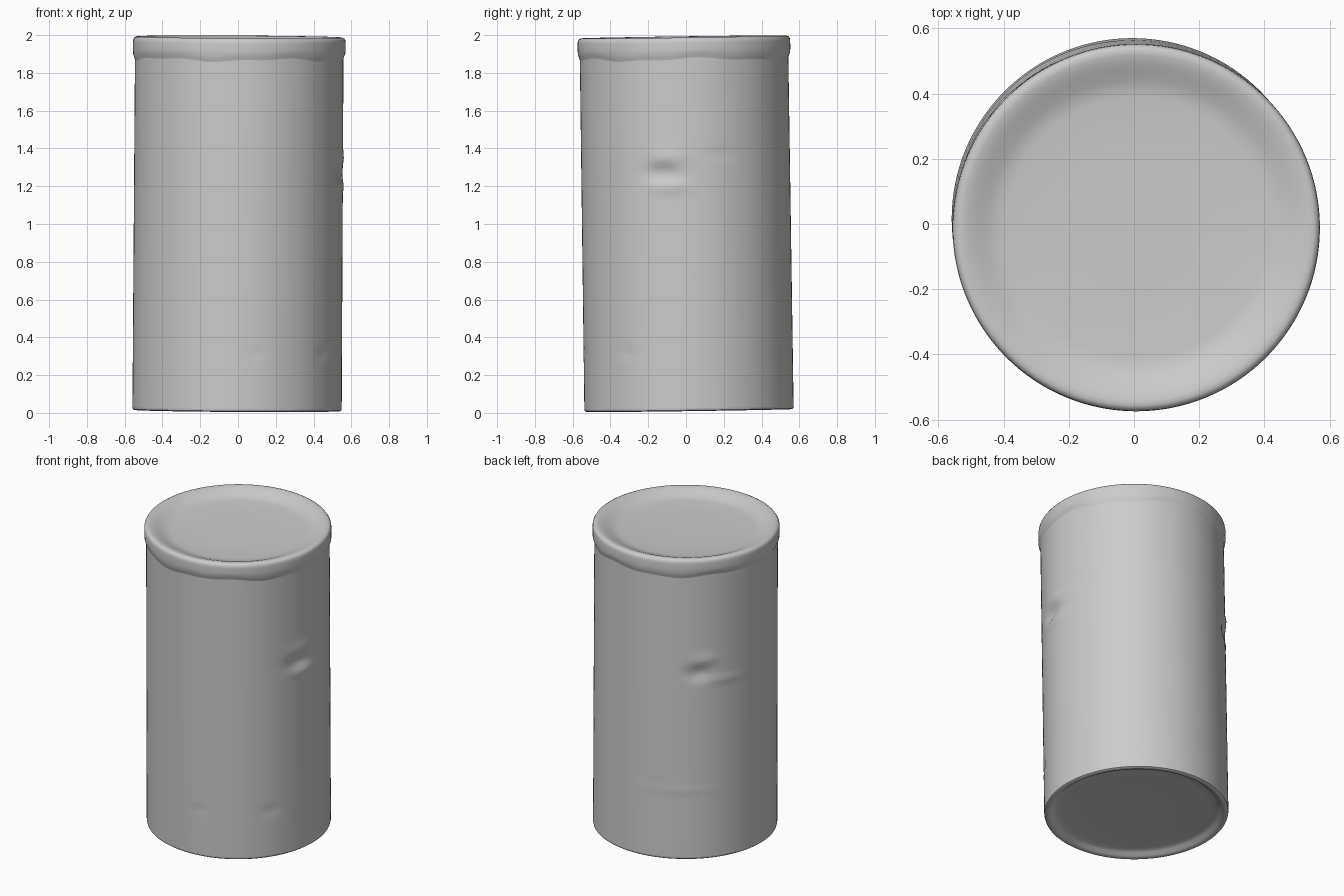
import bpy, bmesh, math
from mathutils import Matrix, Vector

cube = bpy.data.objects.get("Cube")
if cube:
    bpy.data.objects.remove(cube, do_unlink=True)

SEGMENTS = 128
HEIGHT = 1.978

metal = bpy.data.materials.new("light grey metal")
metal.use_nodes = True
GREY = (0.6, 0.6, 0.6, 1)
metal.diffuse_color = GREY
metal.node_tree.nodes["Principled BSDF"].inputs["Base Color"].default_value = GREY

# The can leans slightly towards the front
LEAN = (Matrix.Translation((-0.005, 0.016, 0.0125))
        @ Matrix.Rotation(math.radians(0.8), 4, 'X')
        @ Matrix.Rotation(math.radians(0.35), 4, 'Y'))

# Dents: angle in degrees, height, angular size, vertical size, depth
DENTS = [(-13, 1.26, 9, 0.045, 0.020), (-10, 1.34, 10, 0.04, -0.009),
         (-8, 1.19, 10, 0.025, -0.009), (133, 1.22, 7, 0.045, 0.018),
         (137, 1.31, 7, 0.03, -0.008), (150, 1.17, 12, 0.02, -0.006),
         (-80, 0.31, 4, 0.02, 0.004), (-35, 0.31, 5, 0.03, 0.005),
         (20, 1.36, 9, 0.03, 0.004), (120, 0.45, 20, 0.02, -0.003)]


def wall_offset(angle, z):
    """Outward shift of the wall from its dents."""
    shift = 0
    for a, h, wa, wz, depth in DENTS:
        da = (math.degrees(angle) - a + 180) % 360 - 180
        shift -= depth * math.exp(-(da / wa) ** 2 - ((z - h) / wz) ** 2)
    return shift


def lathe(name, profile, shape=None):
    """Spin (radius, height) points about z; a zero radius closes the end."""
    bm = bmesh.new()
    rings = []
    for r, z in profile:
        if r == 0:
            rings.append([bm.verts.new((0, 0, z))] * SEGMENTS)
            continue
        ring = []
        for i in range(SEGMENTS):
            a = 2 * math.pi * i / SEGMENTS
            rr, zz = shape(a, r, z) if shape else (r, z)
            ring.append(bm.verts.new((rr * math.cos(a), rr * math.sin(a), zz)))
        rings.append(ring)
    for low, high in zip(rings, rings[1:]):
        for i in range(SEGMENTS):
            j = (i + 1) % SEGMENTS
            loop = list(dict.fromkeys((low[i], low[j], high[j], high[i])))
            bm.faces.new(loop)
    bmesh.ops.recalc_face_normals(bm, faces=bm.faces)
    bm.transform(LEAN)
    mesh = bpy.data.meshes.new(name)
    bm.to_mesh(mesh)
    bm.free()
    mesh.materials.append(metal)
    obj = bpy.data.objects.new(name, mesh)
    bpy.context.collection.objects.link(obj)
    bpy.ops.object.select_all(action='DESELECT')
    obj.select_set(True)
    bpy.context.view_layer.objects.active = obj
    bpy.ops.object.shade_smooth_by_angle(angle=math.radians(40))
    # Keep every closed-open shell facing outwards
    return obj


# Wall with dents
wall_profile = [(0.554 - 0.002 * k / 80, 0.015 + 1.86 * k / 80) for k in range(81)]
lathe("can_wall", wall_profile, lambda a, r, z: (r + wall_offset(a, z), z))


# Rolled rim and recessed lid; the lower lip wavers a little
def lip_wave(a, r, z):
    if z < 1.9 and r > 0.545:
        z += 0.007 * math.sin(5 * a + 1) + 0.004 * math.sin(11 * a)
    return r, z


lid_profile = [(0.552, 1.862), (0.556, 1.876), (0.562, 1.892), (0.563, 1.915),
               (0.563, 1.950), (0.561, 1.964), (0.555, 1.973), (0.545, HEIGHT),
               (0.530, 1.977), (0.510, 1.972), (0.485, 1.962), (0.455, 1.949),
               (0.430, 1.941), (0.400, 1.937), (0.200, 1.936), (0, 1.936)]
lathe("lid", lid_profile, lip_wave)

# Bottom rim and recessed base
base_profile = [(0.554, 0.015), (0.552, 0.005), (0.545, 0.0), (0.530, 0.0),
                (0.515, 0.006), (0.500, 0.020), (0.480, 0.028), (0.440, 0.032),
                (0.200, 0.033), (0, 0.033)]
base = lathe("base", base_profile)

# The open shells must face outwards: lid up, base down
for name, sign in (("lid", 1), ("base", -1), ("can_wall", 0)):
    mesh = bpy.data.objects[name].data
    poly = mesh.polygons[-1] if sign else mesh.polygons[0]
    want = Vector((0, 0, sign)) if sign else Vector((poly.center.x, poly.center.y, 0))
    if poly.normal.dot(want) < 0:
        mesh.flip_normals()
